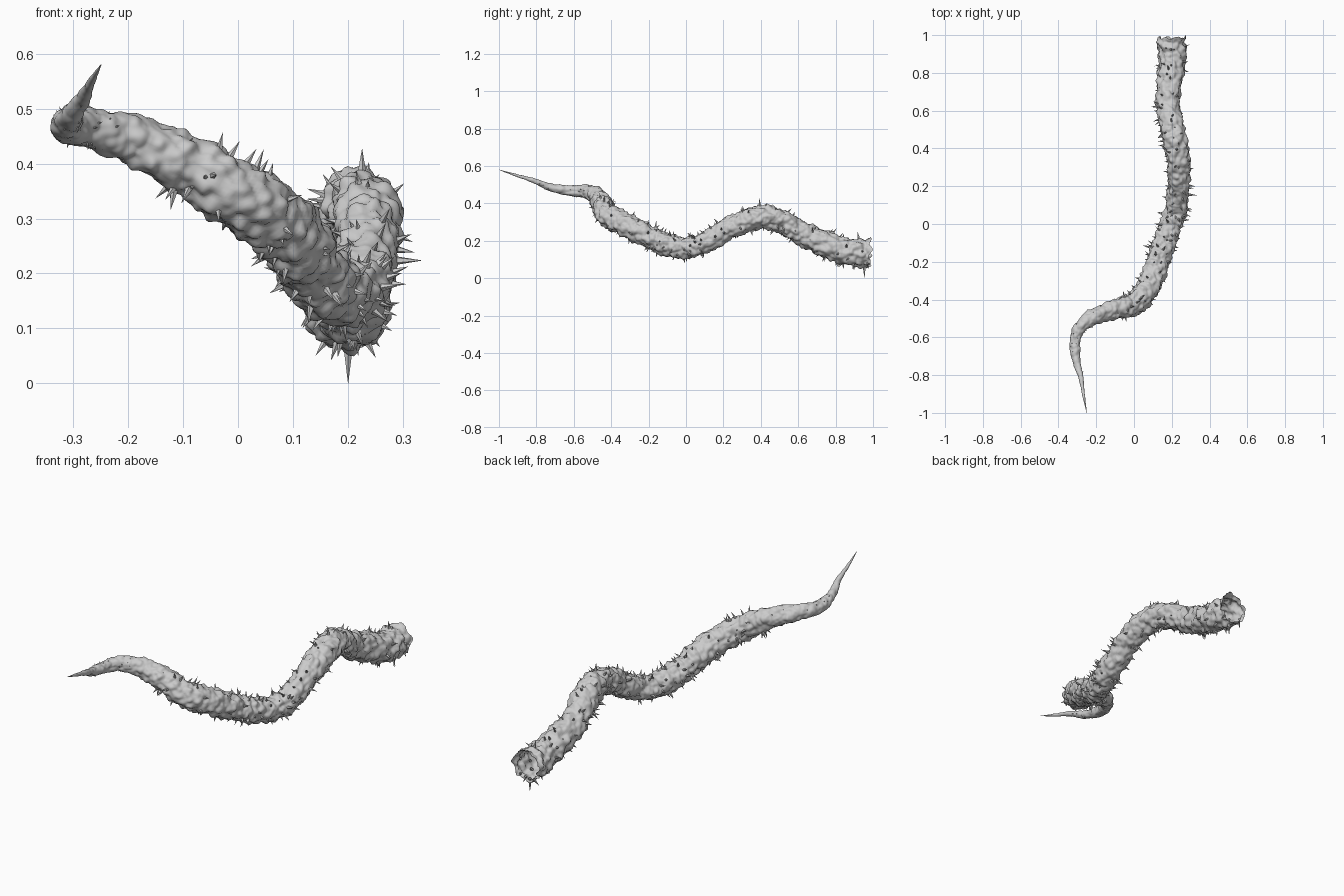
import bpy, bmesh, math, random
from mathutils import Vector, noise

random.seed(11)
if "Cube" in bpy.data.objects:
    bpy.data.objects.remove(bpy.data.objects["Cube"], do_unlink=True)

grey = bpy.data.materials.new("thorny grey")
grey.use_nodes = True
COLOUR = (0.6, 0.6, 0.6, 1)
grey.diffuse_color = COLOUR
grey.node_tree.nodes["Principled BSDF"].inputs["Base Color"].default_value = COLOUR

# Centre line from the open root to the tip: x, y, z, radius
PATH = [Vector(p) for p in (
    (.20, .99, .135, .077), (.20, .85, .145, .074), (.18, .66, .22, .066),
    (.20, .51, .30, .064), (.225, .40, .325, .066), (.237, .26, .28, .062),
    (.225, .10, .19, .06), (.20, 0, .165, .06), (.157, -.1, .18, .062),
    (.125, -.2, .222, .064), (.09, -.31, .28, .066), (.01, -.415, .335, .064),
    (-.1, -.452, .40, .056), (-.2, -.485, .445, .047), (-.28, -.545, .467, .036),
    (-.312, -.63, .468, .03), (-.305, -.72, .485, .022), (-.282, -.81, .52, .014),
    (-.268, -.9, .548, .008), (-.25, -1, .58, .001))]
SIDES, STEPS = 56, 26


def along(t):
    """Smooth point and radius at t, counted in path points."""
    i = min(int(t), len(PATH) - 2)
    f = t - i
    a, b, c, d = (PATH[max(0, min(k, len(PATH) - 1))] for k in range(i - 1, i + 3))
    return (2 * b + (c - a) * f + (2 * a - 5 * b + 4 * c - d) * f * f
            + (3 * b - a - 3 * c + d) * f ** 3) / 2


def frame(t):
    """Centre, radius, tangent and two side directions at t."""
    last = len(PATH) - 1
    p = along(t)
    tan = (along(min(t + .02, last)) - along(max(t - .02, 0))).to_3d().normalized()
    side = tan.cross(Vector((0, 0, 1))).normalized()
    return p.to_3d(), p.w, tan, side, side.cross(tan)


def finish(bm, name, smooth):
    mesh = bpy.data.meshes.new(name)
    bm.to_mesh(mesh)
    bm.free()
    mesh.materials.append(grey)
    obj = bpy.data.objects.new(name, mesh)
    bpy.context.collection.objects.link(obj)
    for poly in mesh.polygons:
        poly.use_smooth = smooth
    return obj


def skin(centre, radius, out):
    """Lumpy skin: rounded cells plus fine wrinkles."""
    p = centre + out * radius
    cell = noise.voronoi(p * 26)[0][0]
    lump = .10 - .30 * cell + .13 * noise.noise(p * 17) + .10 * noise.noise(p * 55)
    return centre + out * radius * (1 + lump)


# Knobbly tube, left open at the root
bm = bmesh.new()
rings = []
count = (len(PATH) - 1) * STEPS
for k in range(count + 1):
    c, r, tan, u, v = frame(k / STEPS)
    ring = []
    for j in range(SIDES):
        a = math.tau * j / SIDES
        out = u * math.cos(a) + v * math.sin(a)
        p = skin(c, r, out)
        if k < 8:  # ragged rim
            p += tan * (1 - k / 8) * (.008 + .022 * noise.noise(p * 30))
        ring.append(bm.verts.new(p))
    if rings:
        for j in range(SIDES):
            n = (j + 1) % SIDES
            bm.faces.new((rings[-1][j], rings[-1][n], ring[n], ring[j]))
    rings.append(ring)
bm.faces.new(rings[-1])
bmesh.ops.recalc_face_normals(bm, faces=bm.faces)
finish(bm, "tentacle_body", True)

# Thorns: slim leaning spikes
bm = bmesh.new()


def thorn(t, angle, length, width, lean=0):
    c, r, tan, u, v = frame(t)
    out = u * math.cos(angle) + v * math.sin(angle)
    across = out.cross(tan)
    foot = skin(c, r, out) - out * .008
    tip = bm.verts.new(foot + (out + tan * lean).normalized() * (length + .008))
    base = [bm.verts.new(foot + (tan * math.cos(a) + across * math.sin(a)) * width)
            for a in (math.tau * i / 5 for i in range(5))]
    for i in range(5):
        bm.faces.new((base[i], base[(i + 1) % 5], tip))


for i in range(210):
    t = random.uniform(.1, 12)
    size = random.uniform(.012, .036)
    thorn(t, random.uniform(0, math.tau), size, .004 + size * .13, random.uniform(-.5, .5))
for i in range(30):
    thorn(random.uniform(12, 17), random.uniform(0, math.tau), random.uniform(.004, .011), .004)
# A few long thorns: position, direction round the tube, length
down, up = -math.pi / 2, math.pi / 2
for t, direction, length in ((.35, down, .06), (.7, down - .5, .035), (5.6, math.pi, .045),
                             (4, up, .04), (11, up, .045), (6.3, math.pi - .3, .03),
                             (2.2, 0, .035), (8.5, up - 1, .035)):
    thorn(t, direction, length, .009)
bmesh.ops.recalc_face_normals(bm, faces=bm.faces)
finish(bm, "thorns", False)
